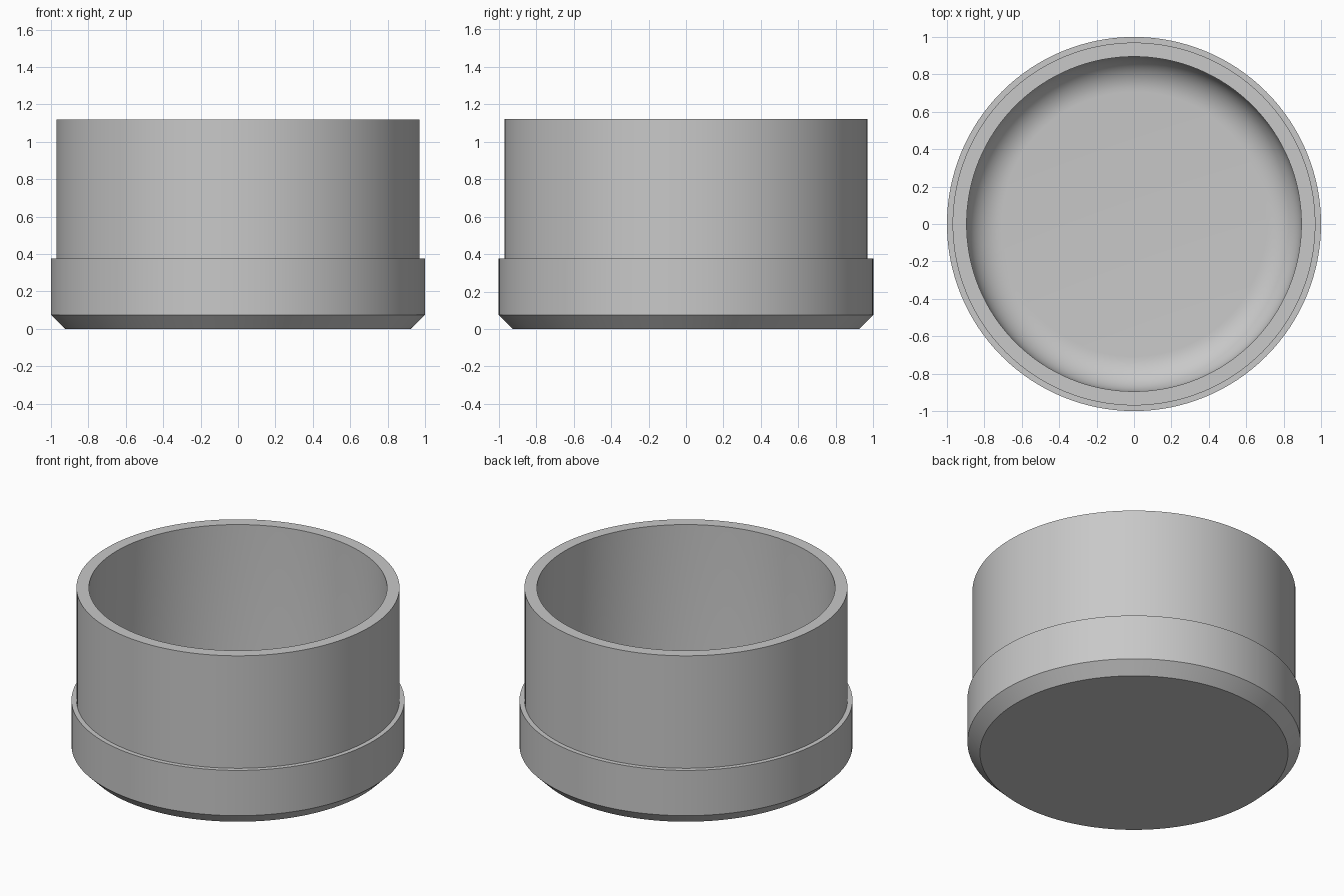
import bpy
import bmesh
import math

SEGMENTS = 128

cube = bpy.data.objects.get("Cube")
if cube:
    bpy.data.objects.remove(cube, do_unlink=True)

# Plain grey material
grey = bpy.data.materials.new("grey")
grey.use_nodes = True
colour = (0.58, 0.58, 0.58, 1)
grey.diffuse_color = colour
grey.node_tree.nodes["Principled BSDF"].inputs["Base Color"].default_value = colour


def lathe(name, profile):
    """Spin an (r, z) profile about the z axis into a closed solid."""
    bm = bmesh.new()
    verts = [bm.verts.new((r, 0, z)) for r, z in profile]
    edges = [bm.edges.new(pair) for pair in zip(verts, verts[1:])]
    bmesh.ops.spin(bm, geom=verts + edges, cent=(0, 0, 0), axis=(0, 0, 1),
                   angle=math.tau, steps=SEGMENTS, use_duplicate=False)
    bmesh.ops.remove_doubles(bm, verts=bm.verts, dist=1e-4)
    bmesh.ops.recalc_face_normals(bm, faces=bm.faces)
    mesh = bpy.data.meshes.new(name)
    bm.to_mesh(mesh)
    bm.free()
    mesh.materials.append(grey)
    obj = bpy.data.objects.new(name, mesh)
    bpy.context.collection.objects.link(obj)
    bpy.ops.object.select_all(action="DESELECT")
    obj.select_set(True)
    bpy.context.view_layer.objects.active = obj
    bpy.ops.object.shade_smooth_by_angle(angle=math.radians(30))
    return obj


# Chamfered base, stepped collar, straight wall and rim
outside = [(0, 0), (0.925, 0), (1, 0.075), (1, 0.375), (0.97, 0.375), (0.97, 1.12)]

# Cavity with a rounded corner between wall and floor
inner, floor, fillet, steps = 0.895, 0.075, 0.187, 12
inside = [(inner, 1.12)]
for i in range(steps + 1):
    a = i / steps * math.pi / 2
    inside.append((inner - fillet + fillet * math.cos(a),
                   floor + fillet - fillet * math.sin(a)))
inside.append((0, floor))

lathe("cup_body", outside + inside)
